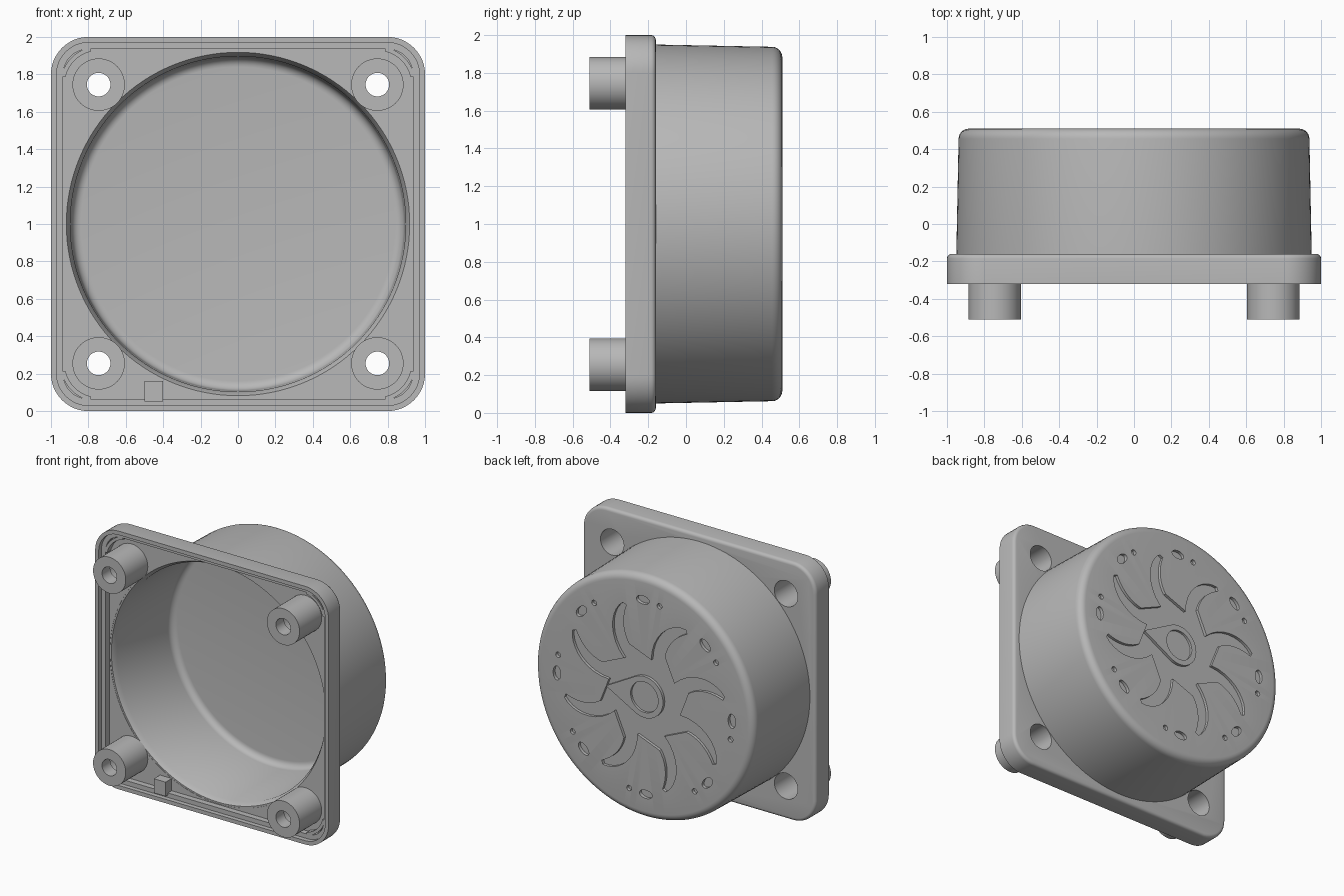
import bpy, bmesh, math
from mathutils import Vector
from mathutils.geometry import interpolate_bezier

cube = bpy.data.objects.get("Cube")
if cube:
    bpy.data.objects.remove(cube)

grey = bpy.data.materials.new("plain_grey")
grey.use_nodes = True
grey.diffuse_color = (0.48, 0.48, 0.48, 1)
grey.node_tree.nodes["Principled BSDF"].inputs["Base Color"].default_value = grey.diffuse_color


def finish(bm, name):
    bmesh.ops.recalc_face_normals(bm, faces=bm.faces)
    mesh = bpy.data.meshes.new(name)
    bm.to_mesh(mesh)
    bm.free()
    mesh.materials.append(grey)
    obj = bpy.data.objects.new(name, mesh)
    bpy.context.collection.objects.link(obj)
    return obj


def prism(name, outline, front, back, round_back=0):
    """Extrude an (x, z) outline along y, optionally rounding the back rim."""
    bm = bmesh.new()
    face = bm.faces.new([bm.verts.new((x, front, z)) for x, z in outline])
    new = bmesh.ops.extrude_face_region(bm, geom=[face])["geom"]
    bmesh.ops.translate(bm, vec=(0, back - front, 0),
                        verts=[v for v in new if isinstance(v, bmesh.types.BMVert)])
    if round_back:
        rim = [e for e in bm.edges if all(abs(v.co.y - back) < 1e-5 for v in e.verts)]
        bmesh.ops.bevel(bm, geom=rim, offset=round_back, segments=4,
                        profile=0.5, affect='EDGES')
    return finish(bm, name)


def lathe(name, profile, cx=0, cz=1, steps=96):
    """Spin a closed (radius, y) profile around a y-parallel axis."""
    bm = bmesh.new()
    verts = [bm.verts.new((r, y, 0)) for r, y in profile]
    edges = [bm.edges.new((v, verts[i - 1])) for i, v in enumerate(verts)]
    bmesh.ops.spin(bm, geom=verts + edges, cent=(0, 0, 0), axis=(0, 1, 0),
                   angle=math.tau, steps=steps)
    bmesh.ops.remove_doubles(bm, verts=bm.verts, dist=1e-5)
    bmesh.ops.translate(bm, vec=(cx, 0, cz), verts=bm.verts)
    return finish(bm, name)


def arc(cx, cz, r, start, end, n, rz=None):
    rz = r if rz is None else rz
    angles = [math.radians(start + (end - start) * i / n) for i in range(n + 1)]
    return [(cx + r * math.cos(a), cz + rz * math.sin(a)) for a in angles]


def circle(cx, cz, r, n=48):
    return arc(cx, cz, r, 0, 360, n)[:-1]


def rounded_square(half, radius):
    c = half - radius
    pts = []
    for i, (sx, sz) in enumerate([(1, 1), (-1, 1), (-1, -1), (1, -1)]):
        pts += arc(sx * c, 1 + sz * c, radius, 90 * i, 90 * i + 90, 12)
    return pts


def cut(obj, cutters):
    bpy.context.view_layer.objects.active = obj
    for c in cutters:
        mod = obj.modifiers.new("cut", 'BOOLEAN')
        mod.operation, mod.solver, mod.object = 'DIFFERENCE', 'EXACT', c
        bpy.ops.object.modifier_apply(modifier=mod.name)
        bpy.data.objects.remove(c)


def polar(angle, r):
    """Point on the end cap, angle measured as seen from behind."""
    a = math.radians(angle)
    return Vector((-r * math.cos(a), 1 + r * math.sin(a), 0))


POST = 0.745
corners = [(sx, sz) for sx in (-1, 1) for sz in (-1, 1)]
parts = []

# Square flange with stepped rim, recessed floor, main opening and screw holes
flange = prism("flange", rounded_square(1, 0.2), -0.32, -0.16, 0.025)
cut(flange, [prism("rim_step", rounded_square(0.97, 0.17), -0.4, -0.285),
             prism("floor_recess", rounded_square(0.935, 0.135), -0.4, -0.24),
             prism("opening", circle(0, 1, 0.93, 96), -0.5, 0)]
    + [prism("screw_hole", circle(sx * POST, 1 + sz * POST, 0.1), -0.5, 0)
       for sx, sz in corners])
parts.append(flange)

# Tapered cup with filleted end
fillet = 0.055
outer = arc(0.938 - fillet, 0.51 - fillet, fillet, 0, 90, 6)
inner = arc(0.84, 0.41, 0.05, 90, 0, 6)
cup = lathe("cup", [(0.918, -0.238), (0.95, -0.238), (0.95, -0.16)] + outer
            + [(0, 0.51), (0, 0.46)] + inner + [(0.897, -0.2)], steps=128)

# Swept-blade recess in the end cap
star = []
for k in range(8):
    t = 14 - 45 * k
    for curve in ([(t + 20, 0.31), (t + 24, 0.52), (t + 11, 0.68), (t + 1, 0.71)],
                  [(t - 1, 0.69), (t + 5, 0.6), (t + 8, 0.5), (t + 5, 0.4)]):
        star += [(p.x, p.y) for p in interpolate_bezier(*[polar(*c) for c in curve], 10)]
cutters = [prism("blade_recess", star, 0.488, 0.6)]

# Ring of oval slots and small holes
for k in range(8):
    slot = []
    for x, z in arc(0, 0, 0.055, 0, 360, 24, 0.032)[:-1]:
        p = polar(45 * k + 1 + math.degrees(x / 0.75), 0.75 + z)
        slot.append((p.x, p.y))
    hole = polar(45 * k - 10, 0.75)
    cutters += [prism("slot", slot, 0.485, 0.6),
                prism("small_hole", circle(hole.x, hole.y, 0.021, 16), 0.485, 0.6)]
cut(cup, cutters)
parts.append(cup)

# Teardrop pointer in the middle of the recess, with a round dish
pointer = prism("pointer", [(0.33, 1)] + arc(0, 1, 0.16, 60, 300, 40), 0.48, 0.51)
cut(pointer, [prism("dish", circle(0, 1, 0.118), 0.492, 0.6)])
parts.append(pointer)

# Screw posts and curved corner ribs
for sx, sz in corners:
    side = ("left" if sx > 0 else "right") + ("_top" if sz > 0 else "_bottom")
    cx, cz = sx * POST, 1 + sz * POST
    parts.append(lathe("post_" + side, [
        (0.063, -0.51), (0.14, -0.51), (0.14, -0.238),
        (0.1, -0.238), (0.1, -0.41), (0.063, -0.41)], cx, cz, 48))
    mid = math.degrees(math.atan2(sz, sx))
    rib = arc(cx, cz, 0.205, mid - 32, mid + 32, 12) + arc(cx, cz, 0.182, mid + 32, mid - 32, 12)
    parts.append(prism("corner_rib_" + side, rib, -0.285, -0.22))

# Locating block on the lower rim
parts.append(prism("locating_block", [(-0.5, 0.05), (-0.4, 0.05), (-0.4, 0.16), (-0.5, 0.16)],
                   -0.315, -0.22))

# Smooth shading with crisp edges
bpy.ops.object.select_all(action='DESELECT')
for obj in parts:
    obj.select_set(True)
bpy.context.view_layer.objects.active = flange
bpy.ops.object.shade_smooth_by_angle(angle=math.radians(30))
